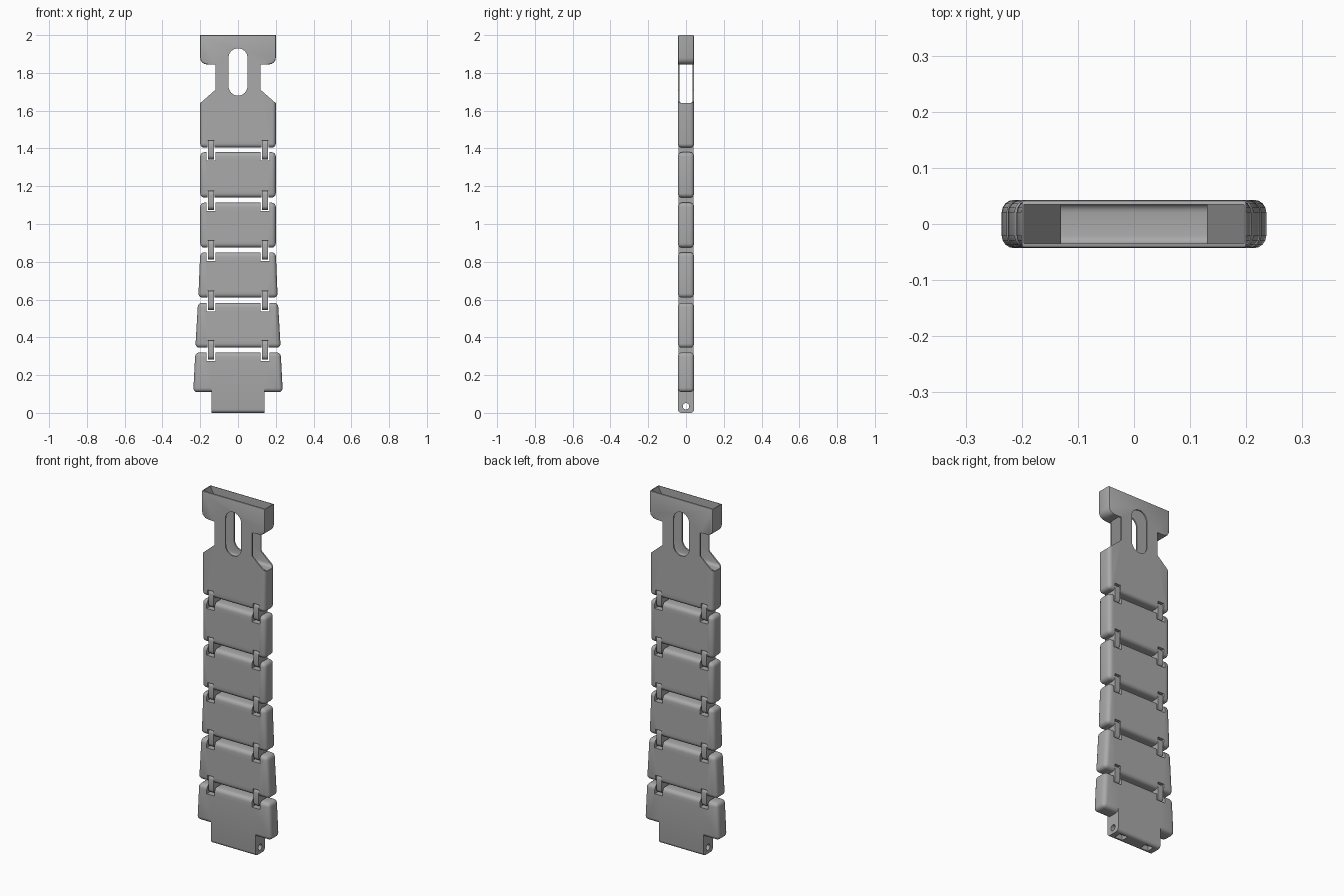
import bpy, bmesh, math
from mathutils import Matrix

if "Cube" in bpy.data.objects:
    bpy.data.objects.remove(bpy.data.objects["Cube"])

HALF = 0.043  # half thickness of the strap

metal = bpy.data.materials.new("plain grey")
metal.use_nodes = True
GREY = (0.4, 0.4, 0.4, 1)
metal.diffuse_color = GREY
metal.node_tree.nodes["Principled BSDF"].inputs["Base Color"].default_value = GREY


def finish(bm, name):
    bmesh.ops.recalc_face_normals(bm, faces=bm.faces)
    mesh = bpy.data.meshes.new(name)
    bm.to_mesh(mesh)
    bm.free()
    mesh.materials.append(metal)
    obj = bpy.data.objects.new(name, mesh)
    bpy.context.collection.objects.link(obj)
    return obj


def round_edges(bm, rule, radius, segments=4):
    edges = [e for e in bm.edges if rule(e)]
    bmesh.ops.bevel(bm, geom=edges, offset=radius, segments=segments,
                    profile=0.5, affect='EDGES', clamp_overlap=True)


def prism(half_outline, half_depth=HALF):
    """Extrude a mirrored x-z outline, given bottom to top, along y."""
    bm = bmesh.new()
    outline = half_outline + [(-x, z) for x, z in reversed(half_outline)]
    face = bm.faces.new([bm.verts.new((x, -half_depth, z)) for x, z in outline])
    out = bmesh.ops.extrude_face_region(bm, geom=[face])
    moved = [v for v in out["geom"] if isinstance(v, bmesh.types.BMVert)]
    bmesh.ops.translate(bm, verts=moved, vec=(0, 2 * half_depth, 0))
    return bm


def box(x, hx, hy, z0, z1):
    bm = prism([(hx, z0), (hx, z1)], hy)
    bmesh.ops.translate(bm, verts=bm.verts, vec=(x, 0, 0))
    return bm


def along_y(e):
    return abs(e.verts[0].co.y - e.verts[1].co.y) > HALF


def along_x(e):
    a, b = e.verts[0].co, e.verts[1].co
    return abs(a.y - b.y) < 1e-4 and abs(a.z - b.z) < 1e-4


def combine(obj, tool, operation='DIFFERENCE'):
    mod = obj.modifiers.new("cut", 'BOOLEAN')
    mod.operation = operation
    mod.solver = 'EXACT'
    mod.object = tool
    bpy.context.view_layer.objects.active = obj
    bpy.ops.object.modifier_apply(modifier=mod.name)
    bpy.data.objects.remove(tool)


# Buckle: wide lower body, narrow neck and winged head
bm = prism([(0.2, 1.405), (0.2, 1.64), (0.12, 1.71), (0.12, 1.845),
            (0.2, 1.845), (0.2, 2.0)])
round_edges(bm, lambda e: along_y(e) and e.verts[0].co.z > 1.8
            and e.verts[0].co.z < 1.9 and abs(e.verts[0].co.x) > 0.15, 0.035)
round_edges(bm, lambda e: along_y(e) and e.verts[0].co.z < 1.5, 0.02)
round_edges(bm, lambda e: max(v.co.z for v in e.verts) < 1.65
            and len({round(v.co.y, 3) for v in e.verts}) == 1, 0.02)
round_edges(bm, lambda e: min(v.co.z for v in e.verts) > 1.84
            and min(abs(v.co.x) for v in e.verts) > 0.15
            and len({round(v.co.y, 3) for v in e.verts}) == 1, 0.007, 2)
buckle = finish(bm, "buckle")

# Side channel through the neck
bm = box(0, 0.3, 0.035, 1.64, 1.845)
round_edges(bm, lambda e: along_x(e) and e.verts[0].co.z < 1.7, 0.015)
combine(buckle, finish(bm, "channel_cutter"))

# Funnel mouth in the head
bm = prism([(0.13, 1.8), (0.13, 1.86), (0.196, 1.99), (0.196, 2.05)], 0.035)
combine(buckle, finish(bm, "mouth_cutter"))

# Oblong slot through both plates of the neck
bm = box(0, 0.05, 0.1, 1.68, 1.93)
round_edges(bm, along_y, 0.0495, 8)
combine(buckle, finish(bm, "slot_cutter"))

# Strap links, widening downwards: bottom, top, bottom half width, top half width
LINKS = [(1.14, 1.38, 0.2, 0.2), (0.875, 1.113, 0.2, 0.2),
         (0.61, 0.85, 0.21, 0.2), (0.345, 0.583, 0.226, 0.212),
         (0.11, 0.32, 0.237, 0.226)]
chain = [buckle]
for i, (z0, z1, w0, w1) in enumerate(LINKS):
    bm = prism([(w0, z0), (w1, z1)])
    round_edges(bm, lambda e: True, 0.022)
    chain.append(finish(bm, f"link_{i + 1}"))

# Tongue on the last link, with a pin hole and two spring pockets
end_link = chain[-1]
bm = box(0, 0.14, HALF, 0, 0.25)
round_edges(bm, lambda e: along_x(e) and e.verts[0].co.z < 0.1, 0.018)
combine(end_link, finish(bm, "tongue"), 'UNION')
bm = bmesh.new()
bmesh.ops.create_cone(bm, cap_ends=True, segments=20, radius1=0.017, radius2=0.017,
                      depth=0.4, matrix=Matrix.Translation((0, 0, 0.035))
                      @ Matrix.Rotation(math.pi / 2, 4, 'Y'))
combine(end_link, finish(bm, "pin_cutter"))
for side in (-1, 1):
    combine(end_link, finish(box(side * 0.085, 0.025, 0.022, -0.05, 0.03), "pocket_cutter"))

# Hinge notches and the connectors that sit in them
for i, (z0, top, w0, w1) in enumerate(LINKS):
    upper, lower = chain[i], chain[i + 1]
    for side, label in ((-1, "right"), (1, "left")):
        x = side * 0.143
        combine(lower, finish(box(x, 0.025, 0.1, top - 0.045, top + 0.01), "notch_cutter"))
        combine(upper, finish(box(x, 0.019, 0.1, top, top + 0.063), "notch_cutter"))
        bm = box(x, 0.016, 0.04, top - 0.038, top + 0.064)
        round_edges(bm, along_x, 0.022)
        finish(bm, f"connector_{label}_{i + 1}")

# Smooth the rounded edges and keep the creases sharp
for obj in bpy.context.collection.objects:
    if obj.type == 'MESH' and metal.name in obj.data.materials:
        bpy.ops.object.select_all(action='DESELECT')
        obj.select_set(True)
        bpy.context.view_layer.objects.active = obj
        bpy.ops.object.shade_smooth_by_angle(angle=math.radians(35))
